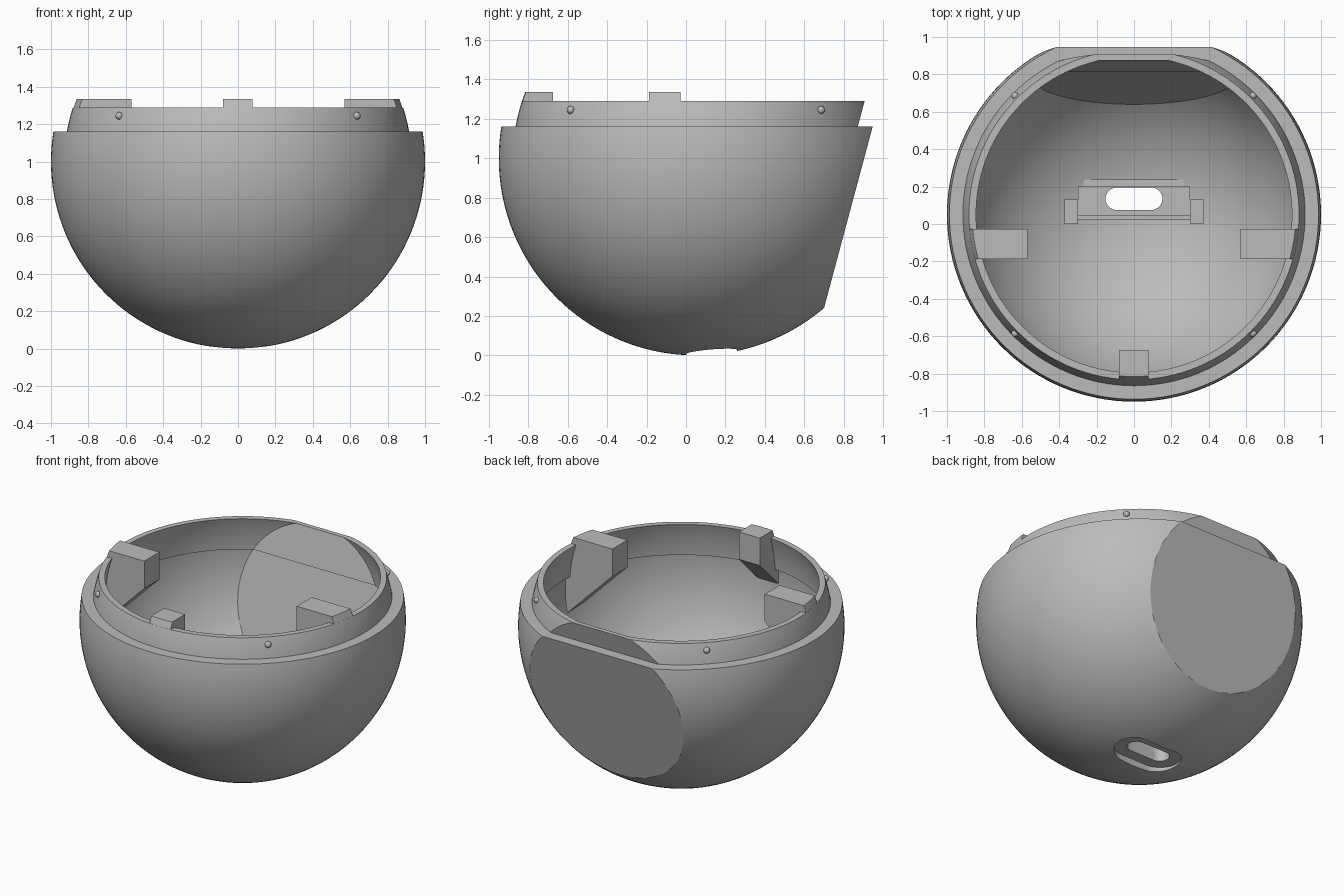
import bpy, bmesh, math
from mathutils import Vector, Matrix

old = bpy.data.objects.get("Cube")
if old:
    bpy.data.objects.remove(old, do_unlink=True)

CENTRE = Vector((0, 0.05, 1))
TILT = math.radians(15)
FLAT = Vector((0, math.cos(TILT), -math.sin(TILT)))   # direction of the back flat

grey = bpy.data.materials.new("plain grey")
grey.use_nodes = True
grey.diffuse_color = (0.5, 0.5, 0.5, 1)
grey.node_tree.nodes["Principled BSDF"].inputs["Base Color"].default_value = (0.5, 0.5, 0.5, 1)


def make(name, bm):
    bmesh.ops.recalc_face_normals(bm, faces=bm.faces)
    mesh = bpy.data.meshes.new(name)
    bm.to_mesh(mesh)
    bm.free()
    mesh.materials.append(grey)
    ob = bpy.data.objects.new(name, mesh)
    bpy.context.collection.objects.link(ob)
    return ob


def slice_off(bm, point, normal):
    """Remove everything beyond a plane and cap the cut."""
    geom = bm.verts[:] + bm.edges[:] + bm.faces[:]
    cut = bmesh.ops.bisect_plane(bm, geom=geom, plane_co=point, plane_no=normal,
                                 clear_outer=True)["geom_cut"]
    edges = [e for e in cut if isinstance(e, bmesh.types.BMEdge)]
    bmesh.ops.contextual_create(bm, geom=edges)


def ball(name, radius, flat=None, top=None, bottom=None):
    """Ball with optional slanted back flat and level top and bottom cuts."""
    bm = bmesh.new()
    bmesh.ops.create_uvsphere(bm, u_segments=128, v_segments=72, radius=radius,
                              matrix=Matrix.Translation(CENTRE))
    if flat:
        slice_off(bm, CENTRE + FLAT * flat, FLAT)
    if top:
        slice_off(bm, Vector((0, 0, top)), Vector((0, 0, 1)))
    if bottom:
        slice_off(bm, Vector((0, 0, bottom)), Vector((0, 0, -1)))
    return make(name, bm)


def prism(name, points, depth, to_world):
    """Extrude a 2D outline through depth (low, high)."""
    bm = bmesh.new()
    low = [bm.verts.new(to_world(a, b, depth[0])) for a, b in points]
    high = [bm.verts.new(to_world(a, b, depth[1])) for a, b in points]
    bm.faces.new(low)
    bm.faces.new(high)
    n = len(points)
    for i in range(n):
        j = (i + 1) % n
        bm.faces.new((low[i], low[j], high[j], high[i]))
    return make(name, bm)


def box(name, x, y, z):
    outline = [(x[0], y[0]), (x[1], y[0]), (x[1], y[1]), (x[0], y[1])]
    return prism(name, outline, z, lambda a, b, c: (a, b, c))


def stadium(name, half_width, radius, y, z):
    outline = []
    for side in (1, -1):
        for i in range(17):
            a = -math.pi / 2 + math.pi * i / 16
            outline.append((side * (half_width - radius + radius * math.cos(a)),
                            y + side * radius * math.sin(a)))
    return prism(name, outline, z, lambda a, b, c: (a, b, c))


def combine(ob, tool, operation, keep=False):
    mod = ob.modifiers.new("shape", 'BOOLEAN')
    mod.operation, mod.solver, mod.object = operation, 'EXACT', tool
    graph = bpy.context.evaluated_depsgraph_get()
    mesh = bpy.data.meshes.new_from_object(ob.evaluated_get(graph))
    ob.modifiers.clear()
    ob.data = mesh
    if not keep:
        bpy.data.objects.remove(tool, do_unlink=True)


# Main bowl and the thinner rim ring set inside it
bowl = ball("bowl", 1.0, flat=0.825, top=1.16)
combine(bowl, ball("cavity", 0.928, flat=0.755), 'DIFFERENCE')
rim = ball("rim_ring", 0.929, flat=0.752, top=1.29, bottom=1.062)
combine(rim, ball("rim_bore", 0.893, flat=0.722), 'DIFFERENCE')
parts = [bowl, rim]

# Three wedge-backed tabs on the rim
tab = [(0, 1.335), (0, 1.15), (0.35, 0.80), (0.35, 1.335)]
tabs = [
    prism("left_tab", tab, (-0.187, -0.027), lambda a, b, c: (0.57 + a, c, b)),
    prism("right_tab", tab, (-0.187, -0.027), lambda a, b, c: (-0.57 - a, c, b)),
    prism("front_tab", tab, (-0.08, 0.077), lambda a, b, c: (c, -0.675 - a, b)),
]
for ob in tabs:
    combine(ob, ball("trim", 0.9285), 'INTERSECT')
parts += tabs

# Floor bracket with an ear at each end and a step along its front
bracket = box("floor_bracket", (-0.3, 0.3), (0.045, 0.2), (0.0, 0.15))
ears = [box(n, (s * 0.335 - 0.036, s * 0.335 + 0.036), (0.0, 0.13), (0.0, 0.19))
        for n, s in (("left_ear", 1), ("right_ear", -1))]
step = box("bracket_step", (-0.3, 0.3), (0.022, 0.046), (0.0, 0.13))
ledge = box("bracket_ledge", (-0.27, 0.27), (0.199, 0.238), (0.0, 0.13))
floor_parts = [bracket, step, ledge] + ears
for ob in floor_parts:
    combine(ob, ball("trim", 0.94), 'INTERSECT')
parts += floor_parts

# Slot through the floor, with a shallow recess underneath
combine(bowl, stadium("recess", 0.23, 0.13, 0.13, (-0.1, 0.045)), 'DIFFERENCE')
slot = stadium("slot", 0.152, 0.06, 0.135, (-0.1, 0.4))
combine(bowl, slot, 'DIFFERENCE', keep=True)
combine(bracket, slot, 'DIFFERENCE')

# Four small locating bumps around the rim
for side, sx in (("left", 1), ("right", -1)):
    for end, sy in (("front", -1), ("back", 1)):
        bm = bmesh.new()
        spot = CENTRE + Vector((sx * 0.635, sy * 0.635, 0.245))
        bmesh.ops.create_uvsphere(bm, u_segments=20, v_segments=12, radius=0.02,
                                  matrix=Matrix.Translation(spot))
        parts.append(make(f"{end}_{side}_bump", bm))

# Smooth shading with crisp edges
bpy.ops.object.select_all(action='DESELECT')
for ob in parts:
    ob.select_set(True)
bpy.context.view_layer.objects.active = bowl
bpy.ops.object.shade_smooth_by_angle(angle=math.radians(25))
